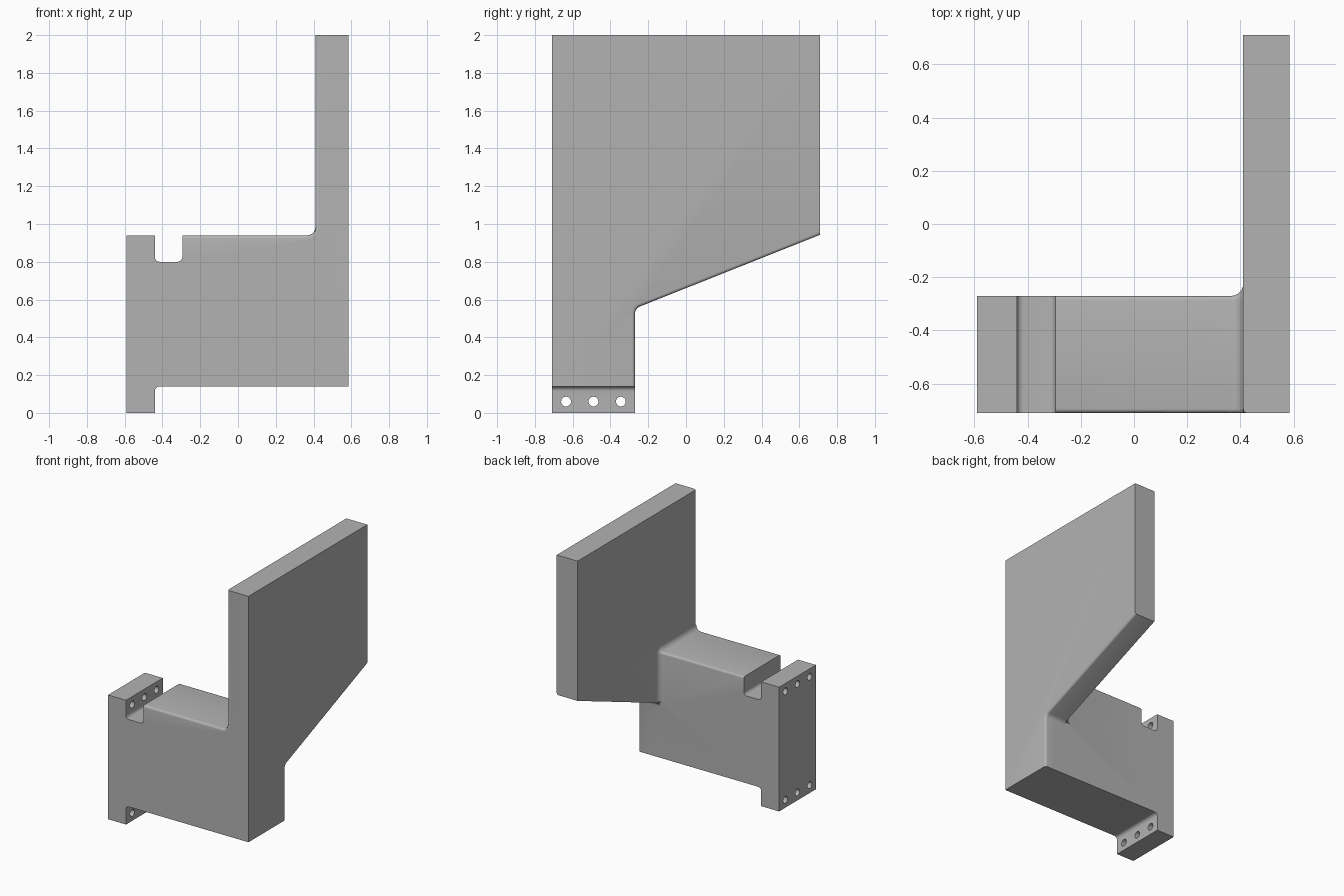
import bpy, bmesh, math
from mathutils import Vector, Matrix

cube = bpy.data.objects.get("Cube")
if cube:
    bpy.data.objects.remove(cube)

# One grey finish
grey = bpy.data.materials.new("plain_grey")
grey.use_nodes = True
colour = (0.45, 0.45, 0.45, 1)
grey.diffuse_color = colour
grey.node_tree.nodes["Principled BSDF"].inputs["Base Color"].default_value = colour

LEFT, INNER, RIGHT = -0.59, 0.41, 0.585
FRONT, BACK, REAR = -0.71, -0.27, 0.71
BASE, TOP = 0.14, 0.94
EDGE, FILLET = 0.016, 0.045
SLOPE_START, SLOPE_END = 0.553, 0.943


def rounded(points, steps=6):
    """Turn (a, b, radius) corners into a filleted outline."""
    out = []
    for i, (a, b, r) in enumerate(points):
        p = Vector((a, b))
        if not r:
            out.append(p)
            continue
        u = (Vector(points[i - 1][:2]) - p).normalized()
        v = (Vector(points[(i + 1) % len(points)][:2]) - p).normalized()
        half = u.angle(v) / 2
        centre = p + (u + v).normalized() * (r / math.sin(half))
        start = p + u * (r / math.tan(half)) - centre
        end = p + v * (r / math.tan(half)) - centre
        sweep = start.angle(end)
        for k in range(steps + 1):
            t = k / steps
            out.append(centre + (start * math.sin((1 - t) * sweep)
                                 + end * math.sin(t * sweep)) / math.sin(sweep))
    return out


def finish(bm, name):
    bmesh.ops.recalc_face_normals(bm, faces=bm.faces)
    mesh = bpy.data.meshes.new(name)
    bm.to_mesh(mesh)
    bm.free()
    mesh.materials.append(grey)
    ob = bpy.data.objects.new(name, mesh)
    bpy.context.collection.objects.link(ob)
    return ob


def loft(rings):
    """Skin a list of equal-length rings and cap both ends."""
    bm = bmesh.new()
    loops = [[bm.verts.new(p) for p in ring] for ring in rings]
    for a, b in zip(loops, loops[1:]):
        for i in range(len(a)):
            bm.faces.new((a[i - 1], a[i], b[i], b[i - 1]))
    bm.faces.new(loops[0])
    bm.faces.new(loops[-1])
    bmesh.ops.recalc_face_normals(bm, faces=bm.faces)
    return bm


def round_edges(bm, rule):
    edges = [e for e in bm.edges if rule(e.verts[0].co, e.verts[1].co)]
    bmesh.ops.bevel(bm, geom=edges, offset=EDGE, segments=4, profile=0.5,
                    affect='EDGES', clamp_overlap=True)


def near(a, b):
    return abs(a - b) < 0.001


# Mounting block with top slot and lower flange
FLANGE, SLOT_END, SLOT_FLOOR, R = -0.44, -0.295, 0.80, 0.025
outline = rounded([(LEFT, 0, 0), (FLANGE, 0, 0), (FLANGE, BASE, R),
                   (0.5, BASE, 0), (0.5, TOP, 0),
                   (SLOT_END, TOP, 0), (SLOT_END, SLOT_FLOOR, R),
                   (FLANGE, SLOT_FLOOR, R), (FLANGE, TOP, 0), (LEFT, TOP, 0)])
bm = loft([[(p.x, y, p.y) for p in outline] for y in (FRONT, BACK)])
round_edges(bm, lambda a, b: near(a.z, TOP) and near(b.z, TOP)
            and near(a.y, b.y) and min(a.x, b.x) > SLOT_END - 0.001)
block = finish(bm, "mounting_block")

# Upright plate with sloping underside
outline = rounded([(FRONT, BASE, 0), (BACK, BASE, 0), (BACK, SLOPE_START, 0.04),
                   (REAR, SLOPE_END, 0), (REAR, 2, 0), (FRONT, 2, 0)])
bm = loft([[(x, p.x, p.y) for p in outline] for x in (INNER, RIGHT)])


def plate_edge(a, b):
    under = (near(a.x, RIGHT) and near(b.x, RIGHT)
             and max(a.z, b.z) < SLOPE_END + 0.001 and min(a.y, b.y) > BACK - 0.001)
    front = (near(a.x, INNER) and near(b.x, INNER)
             and near(a.y, FRONT) and near(b.y, FRONT))
    return under or front


round_edges(bm, plate_edge)
plate = finish(bm, "upright_plate")

# Concave collar blending the block into the plate
rings = []
grade = (SLOPE_END - SLOPE_START) / (REAR - BACK)
for k in range(10):
    angle = min(k, 8) / 8 * math.pi / 2
    grow = FILLET * (1 - math.cos(angle))
    x = INNER - FILLET * (1 - math.sin(angle)) + (0.03 if k == 9 else 0)
    y = BACK + grow
    section = rounded([(FRONT, 0.5, 0), (BACK - 0.05, SLOPE_START, 0),
                       (y, SLOPE_START + 0.01 + grade * grow, 0),
                       (y, TOP + grow, EDGE + grow), (FRONT, TOP + grow, EDGE)])
    rings.append([(x, p.x, p.y) for p in section])
collar = finish(loft(rings), "fillet_collar")

# Bolt holes through both flanges
bm = bmesh.new()
for y in (-0.635, -0.49, -0.345):
    for z in (0.06, TOP - 0.06):
        place = Matrix.Translation((-0.515, y, z)) @ Matrix.Rotation(math.pi / 2, 4, 'Y')
        bmesh.ops.create_cone(bm, cap_ends=True, segments=24, radius1=0.026,
                              radius2=0.026, depth=0.2, matrix=place)
holes = finish(bm, "bolt_hole_cutter")

# Combine into a single solid bracket
for tool, mode in ((holes, 'DIFFERENCE'), (plate, 'UNION'), (collar, 'UNION')):
    mod = block.modifiers.new(tool.name, 'BOOLEAN')
    mod.operation = mode
    mod.solver = 'EXACT'
    mod.object = tool
bpy.ops.object.select_all(action='DESELECT')
block.select_set(True)
bpy.context.view_layer.objects.active = block
bpy.ops.object.convert(target='MESH')
for tool in (holes, plate, collar):
    bpy.data.objects.remove(tool)
block.name = "angle_bracket"
bpy.ops.object.shade_smooth_by_angle(angle=math.radians(35))
